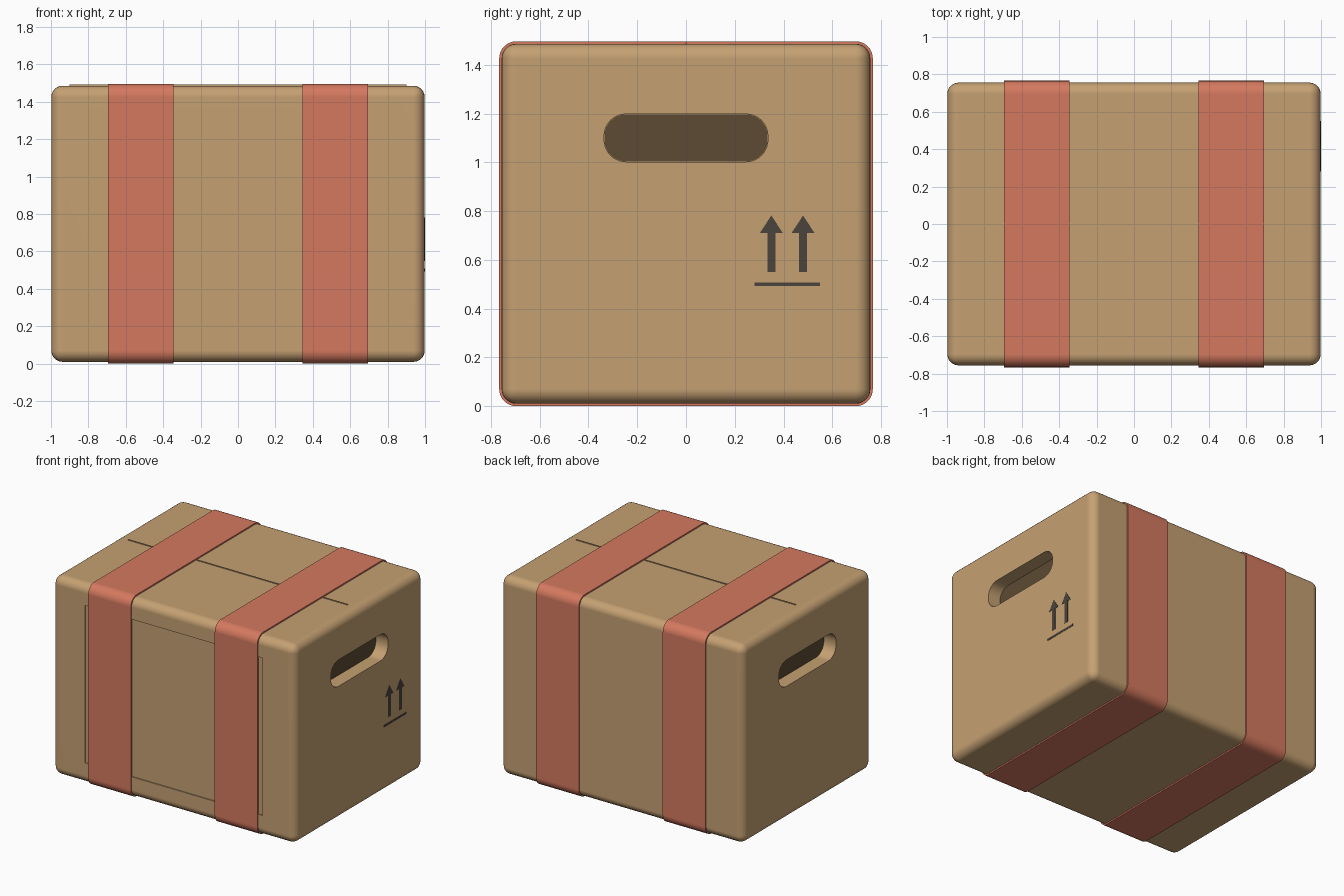
import bpy, bmesh, math
from mathutils import Vector

if "Cube" in bpy.data.objects:
    bpy.data.objects.remove(bpy.data.objects["Cube"])


def material(name, rgb):
    m = bpy.data.materials.new(name)
    m.diffuse_color = (*rgb, 1)
    m.use_nodes = True
    m.node_tree.nodes["Principled BSDF"].inputs["Base Color"].default_value = m.diffuse_color
    return m


card = material("cardboard", (0.56, 0.355, 0.17))
dark = material("recess_dark", (0.11, 0.07, 0.035))
red = material("strap_red", (0.66, 0.19, 0.115))
ink = material("ink", (0.07, 0.057, 0.045))


def finish(name, bm, mat=None):
    bmesh.ops.recalc_face_normals(bm, faces=bm.faces[:])
    me = bpy.data.meshes.new(name)
    bm.to_mesh(me)
    bm.free()
    ob = bpy.data.objects.new(name, me)
    bpy.context.collection.objects.link(ob)
    if mat:
        me.materials.append(mat)
    return ob


def activate(ob):
    bpy.ops.object.select_all(action='DESELECT')
    ob.select_set(True)
    bpy.context.view_layer.objects.active = ob


def smooth(ob):
    activate(ob)
    bpy.ops.object.shade_smooth_by_angle(angle=math.radians(30))
    ob.modifiers.new("normals", 'WEIGHTED_NORMAL').keep_sharp = True


def cuboid(name, lo, hi, mat=None, bevel=0):
    lo, hi = Vector(lo), Vector(hi)
    bm = bmesh.new()
    bmesh.ops.create_cube(bm, size=1)
    bmesh.ops.scale(bm, vec=hi - lo, verts=bm.verts)
    bmesh.ops.translate(bm, vec=(lo + hi) / 2, verts=bm.verts)
    if bevel:
        bmesh.ops.bevel(bm, geom=bm.edges[:], offset=bevel, segments=6,
                        profile=0.5, affect='EDGES')
    return finish(name, bm, mat)


def rounded(y0, y1, z0, z1, r, seg=8):
    """Rounded rectangle as a list of (y, z) points."""
    corners = [(y1 - r, z1 - r), (y0 + r, z1 - r), (y0 + r, z0 + r), (y1 - r, z0 + r)]
    return [(cy + r * math.cos(a), cz + r * math.sin(a))
            for q, (cy, cz) in enumerate(corners)
            for a in [(q + i / seg) * math.pi / 2 for i in range(seg + 1)]]


def prism(name, pts, x0, x1, mat=None):
    """Extrude a (y, z) outline along x."""
    bm = bmesh.new()
    face = bm.faces.new([bm.verts.new((x0, y, z)) for y, z in pts])
    ext = bmesh.ops.extrude_face_region(bm, geom=[face])
    verts = [v for v in ext["geom"] if isinstance(v, bmesh.types.BMVert)]
    bmesh.ops.translate(bm, vec=(x1 - x0, 0, 0), verts=verts)
    return finish(name, bm, mat)


def cut(ob, cutter):
    cutter.hide_render = True
    activate(ob)
    mod = ob.modifiers.new("cut", 'BOOLEAN')
    mod.operation, mod.solver, mod.object = 'DIFFERENCE', 'EXACT', cutter
    bpy.ops.object.modifier_apply(modifier=mod.name)
    bpy.data.objects.remove(cutter)


# Box body with rounded edges
HX, HY, Z0, Z1 = 0.998, 0.756, 0.01, 1.486
box = cuboid("box_body", (-HX, -HY, Z0), (HX, HY, Z1), card, 0.06)

# Shallow front panel recess
cut(box, cuboid("panel_cutter", (-0.73, -0.9, 0.165), (0.73, -HY + 0.008, 1.335)))

# Hand holes at both ends, with dark backs
for side, s in (("left", -1), ("right", 1)):
    cut(box, prism("hole_cutter", rounded(-0.336, 0.336, 1.002, 1.198, 0.09),
                   s * 0.895, s * 1.1))
    prism(f"hand_hole_back_{side}", rounded(-0.335, 0.335, 1.003, 1.197, 0.089),
          s * 0.885, s * 0.898, dark)
smooth(box)

# Top seam
cuboid("top_seam", (-0.9, -0.003, Z1 - 0.01), (0.9, 0.003, 1.492), card)

# Straps wrapped around the box
outer = rounded(-0.766, 0.766, 0, 1.496, 0.07)
inner = rounded(-0.753, 0.753, 0.013, 1.483, 0.057)
for side, x0, x1 in (("left", -0.695, -0.345), ("right", 0.345, 0.695)):
    bm = bmesh.new()
    loops = [[bm.verts.new((x, y, z)) for y, z in pts]
             for pts, x in ((outer, x0), (outer, x1), (inner, x1), (inner, x0))]
    n = len(outer)
    for k in range(4):
        a, b = loops[k], loops[(k + 1) % 4]
        for i in range(n):
            j = (i + 1) % n
            bm.faces.new((a[i], a[j], b[j], b[i]))
    smooth(finish(f"strap_{side}", bm, red))

# Printed this-way-up mark on the right end
for i, y in enumerate((0.35, 0.48)):
    half = [(0.016, 0.55), (0.016, 0.71), (0.047, 0.71)]
    pts = ([(y + d, z) for d, z in half] + [(y, 0.782)]
           + [(y - d, z) for d, z in reversed(half)])
    prism(f"up_arrow_{i + 1}", pts, HX - 0.004, 1.0, ink)
cuboid("arrow_base_line", (HX - 0.004, 0.28, 0.493), (1.0, 0.55, 0.508), ink)
